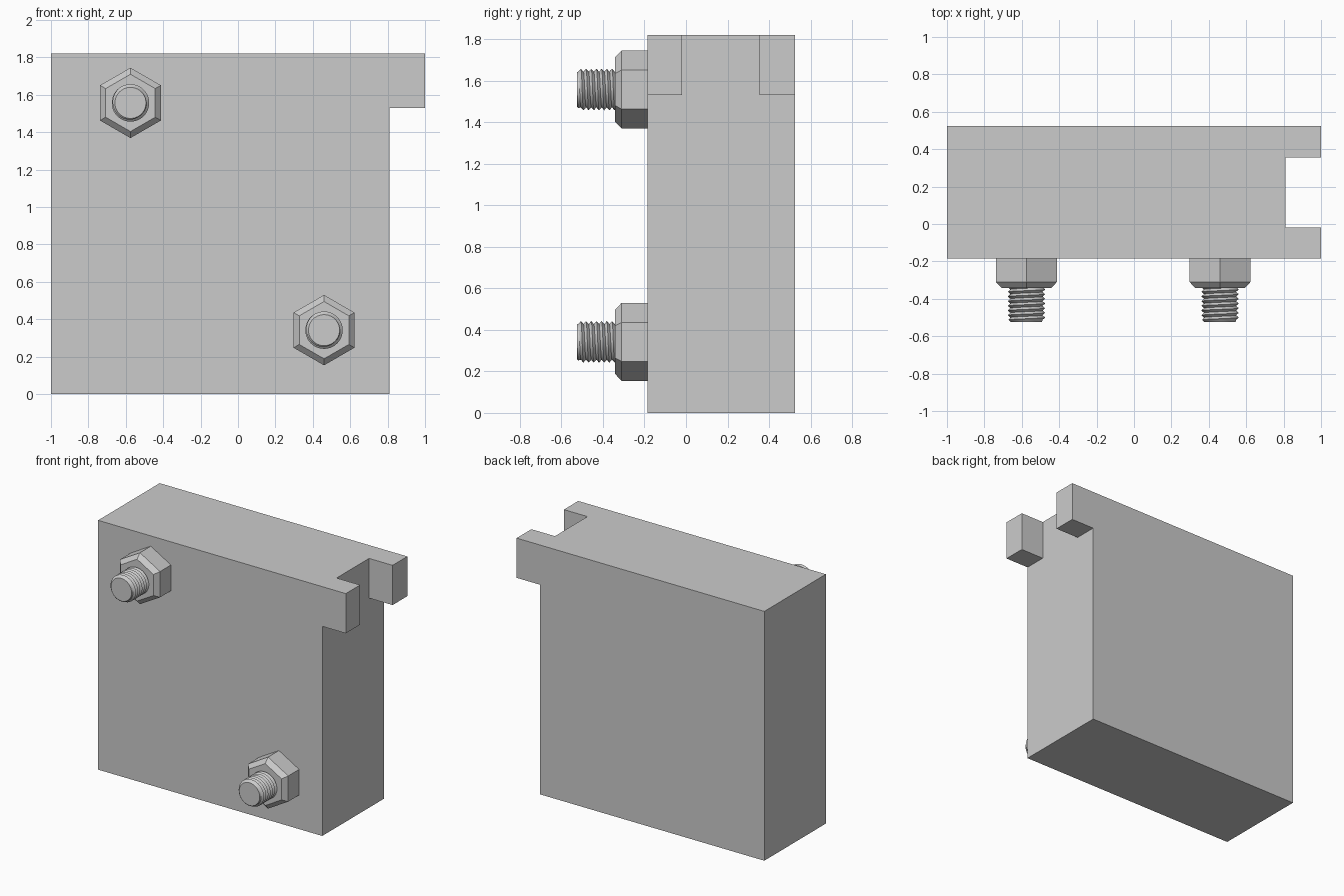
import bpy, bmesh, math

if "Cube" in bpy.data.objects:
    bpy.data.objects.remove(bpy.data.objects["Cube"])

grey = bpy.data.materials.new("plain_grey")
grey.use_nodes = True
COLOUR = (0.6, 0.6, 0.6, 1)
grey.diffuse_color = COLOUR
grey.node_tree.nodes["Principled BSDF"].inputs["Base Color"].default_value = COLOUR

FRONT, BACK = -0.185, 0.525          # block faces along y
HEIGHT, TAB_Z = 1.82, 1.53
LEFT, SIDE, TAB_X = -1.0, 0.81, 1.0
NOTCH = (-0.02, 0.355)


def finish(name, bm, location=(0, 0, 0), rotation=(0, 0, 0)):
    bmesh.ops.recalc_face_normals(bm, faces=bm.faces)
    mesh = bpy.data.meshes.new(name)
    bm.to_mesh(mesh)
    bm.free()
    mesh.materials.append(grey)
    obj = bpy.data.objects.new(name, mesh)
    obj.location, obj.rotation_euler = location, rotation
    bpy.context.collection.objects.link(obj)
    return obj


def make_block():
    bm = bmesh.new()
    bmesh.ops.create_cube(bm, size=1)
    for v in bm.verts:
        v.co.x = SIDE if v.co.x > 0 else LEFT
        v.co.y = BACK if v.co.y > 0 else FRONT
        v.co.z = HEIGHT if v.co.z > 0 else 0
    # Slice the box so the two tab faces exist, then pull them out
    for co, no in [((0, 0, TAB_Z), (0, 0, 1))] + [((0, y, 0), (0, 1, 0)) for y in NOTCH]:
        bmesh.ops.bisect_plane(bm, geom=bm.verts[:] + bm.edges[:] + bm.faces[:],
                               plane_co=co, plane_no=no)
    bm.normal_update()
    for f in bm.faces[:]:
        c = f.calc_center_median()
        if f.normal.x > 0.9 and c.z > TAB_Z and not NOTCH[0] < c.y < NOTCH[1]:
            tab = bmesh.ops.extrude_discrete_faces(bm, faces=[f])["faces"][0]
            bmesh.ops.translate(bm, verts=tab.verts, vec=(TAB_X - SIDE, 0, 0))
    bmesh.ops.remove_doubles(bm, verts=bm.verts, dist=1e-5)
    bmesh.ops.dissolve_limit(bm, angle_limit=0.01, verts=bm.verts, edges=bm.edges)
    finish("block", bm)


def make_nut(name, x, z):
    # Hexagonal prism with a chamfered outer rim, local z points outward
    bm = bmesh.new()
    rings = [[bm.verts.new((r * math.sin(i * math.pi / 3), r * math.cos(i * math.pi / 3), h))
              for i in range(6)] for r, h in ((0.188, 0), (0.188, 0.125), (0.153, 0.158))]
    for a, b in zip(rings, rings[1:]):
        for i in range(6):
            j = (i + 1) % 6
            bm.faces.new((a[i], a[j], b[j], b[i]))
    bm.faces.new(rings[0])
    bm.faces.new(rings[-1])
    finish(name, bm, (x, FRONT, z), (math.pi / 2, 0, 0))


def make_stud(name, x, z):
    # Right-handed helical thread, trimmed flat at both ends, with a chamfered tip
    bm = bmesh.new()
    start, end, pitch, sides = 0.14, 0.34, 0.025, 40
    crest, root, tip = 0.1, 0.086, 0.083
    rows = []
    for k in range(-2, 2 * int((end - start) / pitch) + 4):
        row = []
        for i in range(sides + 1):
            a = math.tau * i / sides
            h = min(max(start + pitch * (k / 2 + i / sides), start), end)
            r = min(root if k % 2 else crest, tip + (end - h))
            row.append(bm.verts.new((r * math.cos(a), r * math.sin(a), h)))
        rows.append(row)
    for a, b in zip(rows, rows[1:]):
        for i in range(sides):
            bm.faces.new((a[i], a[i + 1], b[i + 1], b[i]))
    bm.faces.new(rows[-1][:-1])
    bmesh.ops.remove_doubles(bm, verts=bm.verts, dist=1e-5)
    bmesh.ops.dissolve_degenerate(bm, dist=1e-5, edges=bm.edges)
    obj = finish(name, bm, (x, FRONT, z), (math.pi / 2, 0, 0))
    bpy.ops.object.select_all(action='DESELECT')
    obj.select_set(True)
    bpy.context.view_layer.objects.active = obj
    bpy.ops.object.shade_smooth_by_angle(angle=math.radians(30))


make_block()
for label, x, z in (("upper", -0.575, 1.557), ("lower", 0.46, 0.342)):
    make_nut(label + "_nut", x, z)
    make_stud(label + "_stud", x, z)
